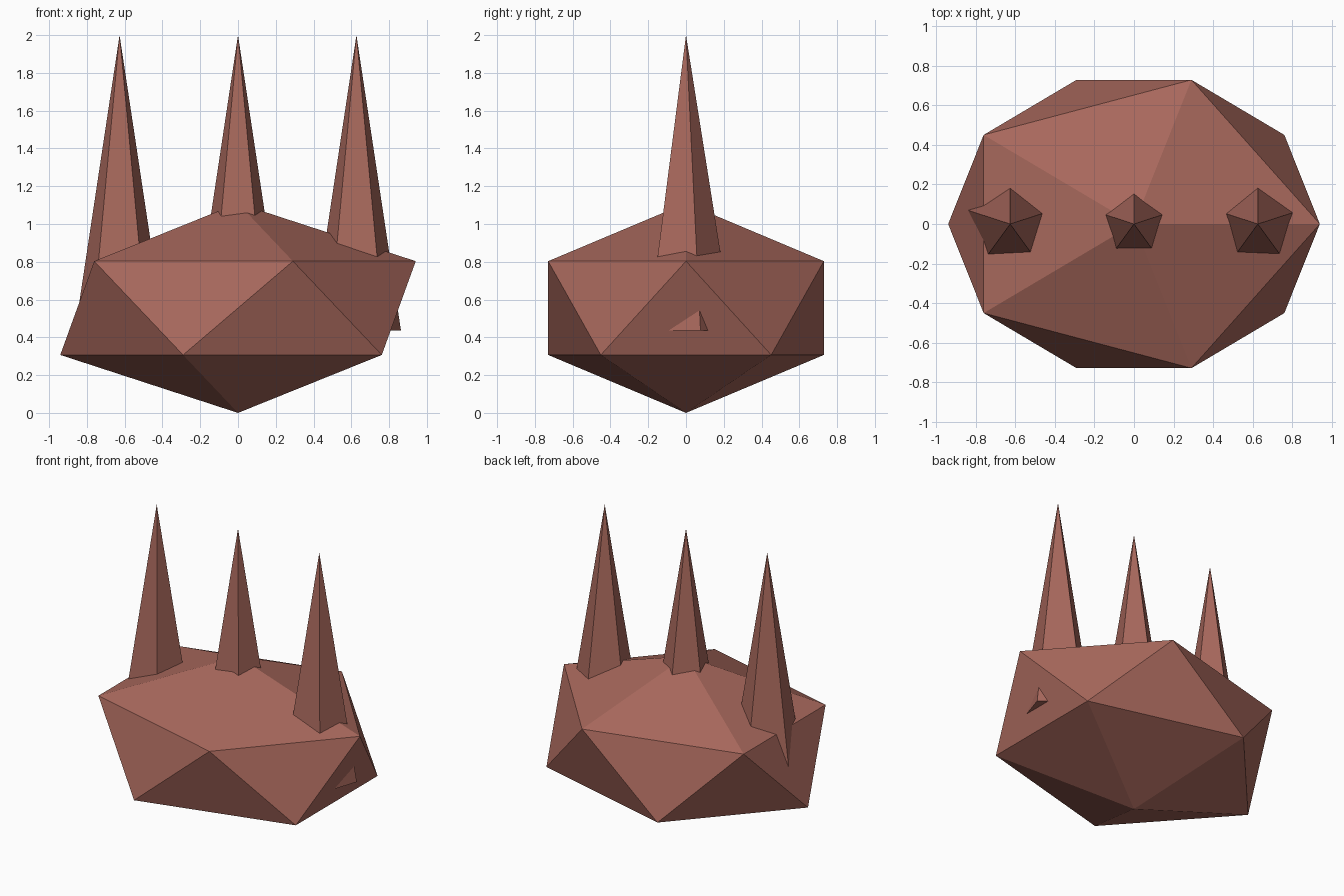
import bpy

if "Cube" in bpy.data.objects:
    bpy.data.objects.remove(bpy.data.objects["Cube"])

# Single clay-red colour
clay = bpy.data.materials.new("clay_red")
clay.diffuse_color = (0.39, 0.138, 0.107, 1.0)
clay.use_nodes = True
clay.node_tree.nodes["Principled BSDF"].inputs["Base Color"].default_value = clay.diffuse_color


def finish(name):
    obj = bpy.context.object
    obj.name = name
    obj.data.materials.append(clay)
    return obj


# Flattened icosahedron body
bpy.ops.mesh.primitive_ico_sphere_add(subdivisions=1, radius=1, location=(0, 0, 0.555))
body = finish("body")
body.scale = (1.052, 0.858, 0.555)

# Row of three five-sided spikes sunk into the body
BASE, TIP = 0.435, 2.0
for name, x in (("left_spike", -0.627), ("middle_spike", 0.0), ("right_spike", 0.627)):
    bpy.ops.mesh.primitive_cone_add(vertices=5, radius1=0.248, radius2=0, depth=TIP - BASE,
                                    location=(x, 0, (BASE + TIP) / 2))
    finish(name)
